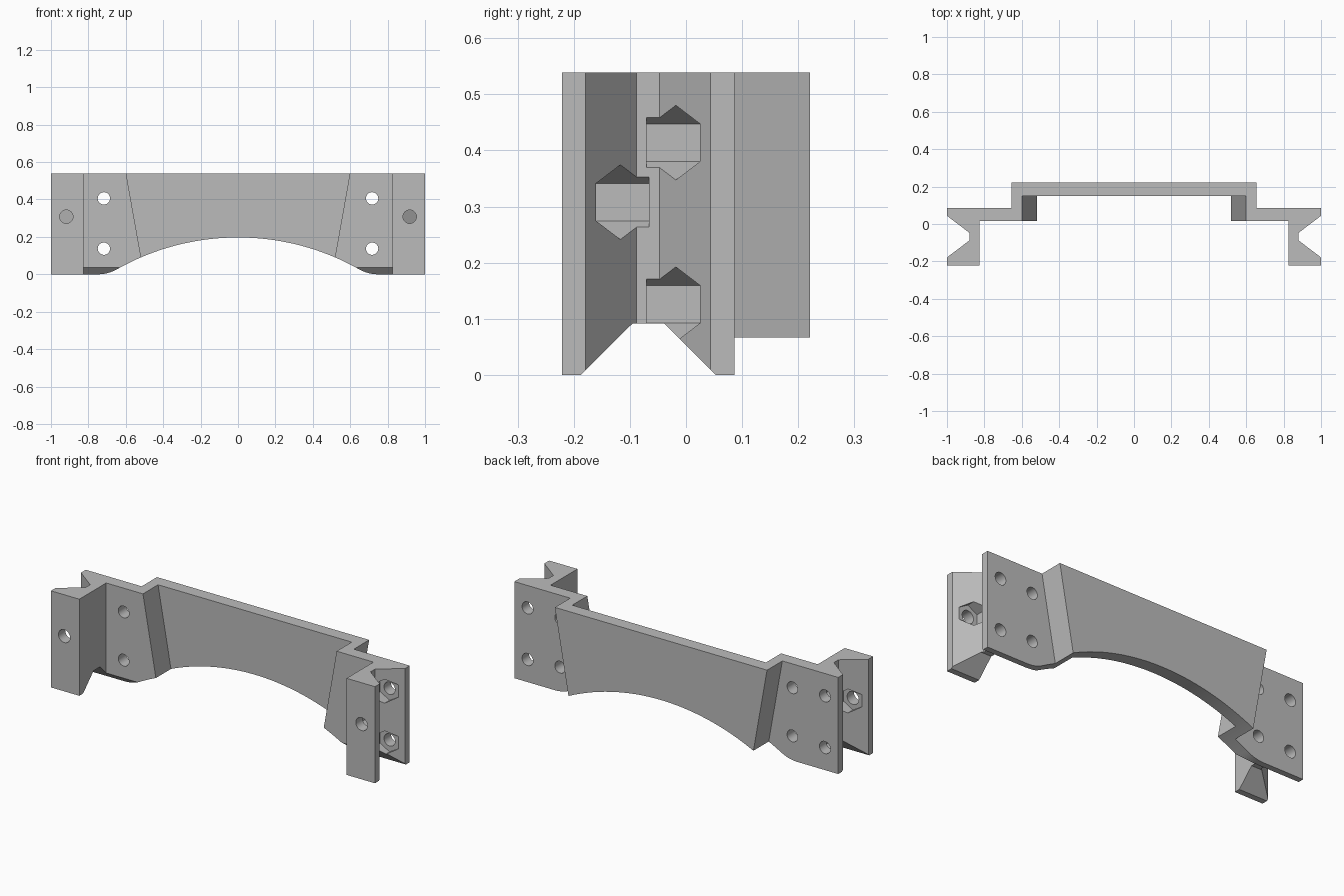
import bpy, bmesh
from math import sin, cos, pi, sqrt

cube = bpy.data.objects.get("Cube")
if cube:
    bpy.data.objects.remove(cube)

HEIGHT = 0.539
LEAN = 0.178          # inward slope of the step walls
ARC_R, ARC_TOP = 1.317, 0.197

grey = bpy.data.materials.new("plain grey")
grey.use_nodes = True
colour = (0.5, 0.5, 0.5, 1)
grey.diffuse_color = colour
grey.node_tree.nodes["Principled BSDF"].inputs["Base Color"].default_value = colour


def loft(name, ring_a, ring_b):
    """Closed solid between two matching rings of points."""
    bm = bmesh.new()
    a = [bm.verts.new(p) for p in ring_a]
    b = [bm.verts.new(p) for p in ring_b]
    bm.faces.new(a)
    bm.faces.new(b)
    n = len(a)
    for i in range(n):
        j = (i + 1) % n
        bm.faces.new((a[i], a[j], b[j], b[i]))
    bmesh.ops.recalc_face_normals(bm, faces=bm.faces)
    mesh = bpy.data.meshes.new(name)
    bm.to_mesh(mesh)
    bm.free()
    mesh.materials.append(grey)
    obj = bpy.data.objects.new(name, mesh)
    bpy.context.collection.objects.link(obj)
    return obj


def along_y(name, xz, y0, y1):
    return loft(name, [(x, y0, z) for x, z in xz], [(x, y1, z) for x, z in xz])


def circle(x, z, r, n):
    """Polygon in the xz plane with a corner pointing up."""
    return [(x + r * sin(2 * pi * i / n), z + r * cos(2 * pi * i / n)) for i in range(n)]


# Bracket outline seen from above; the step walls lean inward toward the base
half = [(0.655, 0.221, 1), (0.655, 0.086, 1), (1, 0.086, 0), (1, 0.044, 0),
        (0.88, -0.047, 0), (0.88, -0.088, 0), (1, -0.179, 0), (1, -0.221, 0),
        (0.825, -0.221, 0), (0.825, 0.016, 0), (0.598, 0.016, 1), (0.598, 0.149, 1)]
outline = half + [(-x, y, s) for x, y, s in reversed(half)]


def ring(z):
    out = []
    for x, y, lean in outline:
        shift = lean * LEAN * (HEIGHT - z)
        out.append((x - shift if x > 0 else x + shift, y, z))
    return out


bracket = loft("bracket", ring(0), ring(HEIGHT))
cutters = []


# Arched underside with rounded run-out to the base
def arch(x):
    return ARC_TOP - ARC_R + sqrt(ARC_R ** 2 - x * x)


xe, xf = 0.645, 0.75
ze = arch(xe)
side = [(xe * i / 24, arch(xe * i / 24)) for i in range(1, 25)]
for i in range(1, 7):
    t = i / 6
    side.append((xe * (1 - t) ** 2 + 1.386 * t * (1 - t) + xf * t * t, ze * (1 - t) ** 2))
side[-1] = (xf, -0.0005)
side.append((xf, -0.1))
arch_pts = [(-x, z) for x, z in reversed(side)] + [(0, ARC_TOP)] + side
cutters.append(along_y("arch_cutter", arch_pts, -0.4, 0.4))

# Tapered groove under both end blocks
groove = [(-0.288, -0.1), (-0.095, 0.092), (-0.039, 0.092), (0.152, -0.1)]
cutters.append(loft("groove_cutter", [(-1.2, y, z) for y, z in groove],
                    [(1.2, y, z) for y, z in groove]))

# Screw holes and hexagonal nut pockets
for s in (-1, 1):
    for z in (0.137, 0.406):
        cutters.append(along_y("plate_hole_cutter", circle(s * 0.717, z, 0.033, 32), -0.05, 0.13))
    for z in (0.126, 0.414):
        cutters.append(along_y("rear_nut_cutter", circle(s * 0.918, z, 0.0665, 6), -0.07, 0.025))
        cutters.append(along_y("rear_hole_cutter", circle(s * 0.918, z, 0.034, 32), -0.03, 0.13))
    cutters.append(along_y("front_nut_cutter", circle(s * 0.918, 0.308, 0.0665, 6), -0.161, -0.066))
    cutters.append(along_y("front_hole_cutter", circle(s * 0.918, 0.308, 0.036, 32), -0.3, -0.11))

bpy.context.view_layer.objects.active = bracket
for cutter in cutters:
    mod = bracket.modifiers.new(cutter.name, 'BOOLEAN')
    mod.operation = 'DIFFERENCE'
    mod.solver = 'EXACT'
    mod.object = cutter
    bpy.ops.object.modifier_apply(modifier=mod.name)
    bpy.data.objects.remove(cutter)

# Smooth the holes and arch, keep the edges crisp
bpy.ops.object.select_all(action='DESELECT')
bracket.select_set(True)
bpy.ops.object.shade_smooth_by_angle(angle=pi / 9)
